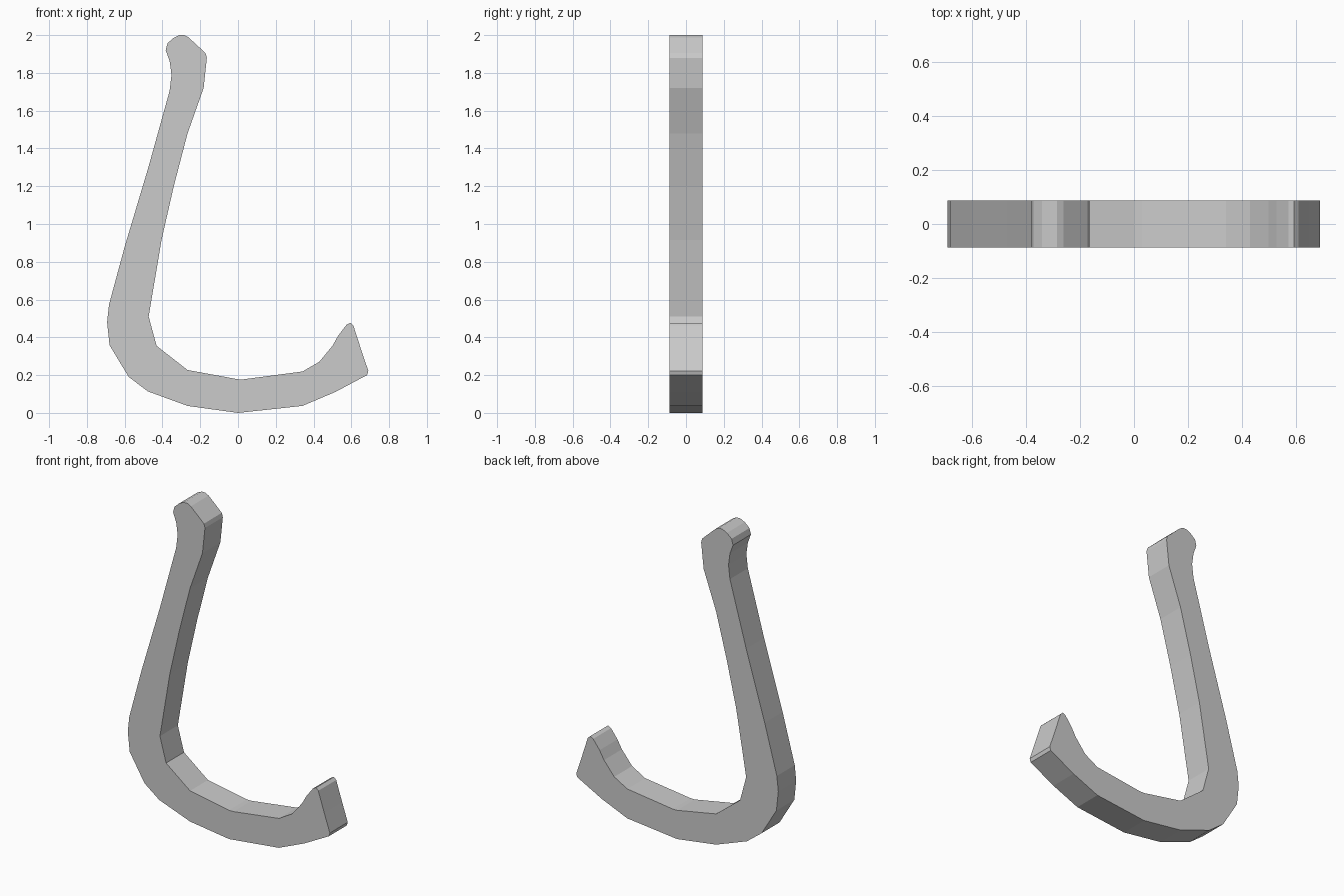
import bpy, bmesh

HALF_DEPTH = 0.0875

# Side profile of the hook, clockwise, as (x, z)
inner_edge = [(-0.31, 2.0), (-0.285, 2.0), (-0.262, 1.988), (-0.172, 1.905), (-0.165, 1.88),
              (-0.182, 1.72), (-0.267, 1.48), (-0.34, 1.20), (-0.405, 0.915),
              (-0.473, 0.51), (-0.431, 0.355), (-0.267, 0.227), (0.0, 0.178), (0.03, 0.178), (0.341, 0.219)]
tip = [(0.43, 0.27), (0.50, 0.355), (0.53, 0.408), (0.574, 0.466), (0.595, 0.477),
       (0.611, 0.462), (0.652, 0.335), (0.69, 0.222), (0.683, 0.2)]
outer_edge = [(0.516, 0.111), (0.341, 0.037), (0.0, 0.0), (-0.267, 0.037),
              (-0.478, 0.114), (-0.579, 0.191), (-0.68, 0.358), (-0.693, 0.48),
              (-0.683, 0.573), (-0.60, 0.88), (-0.473, 1.305), (-0.362, 1.705),
              (-0.352, 1.79), (-0.362, 1.863), (-0.383, 1.92), (-0.373, 1.957), (-0.341, 1.985)]

# Hook body: fill the profile and extrude it through the thickness
bm = bmesh.new()
verts = [bm.verts.new((x, -HALF_DEPTH, z)) for x, z in inner_edge + tip + outer_edge]
face = bm.faces.new(verts)
ext = bmesh.ops.extrude_face_region(bm, geom=[face], use_keep_orig=True)
back = [g for g in ext["geom"] if isinstance(g, bmesh.types.BMVert)]
bmesh.ops.translate(bm, verts=back, vec=(0, 2 * HALF_DEPTH, 0))
bmesh.ops.recalc_face_normals(bm, faces=bm.faces)

mesh = bpy.data.meshes.new("hook")
bm.to_mesh(mesh)
bm.free()
hook = bpy.data.objects.new("hook", mesh)
bpy.context.collection.objects.link(hook)
